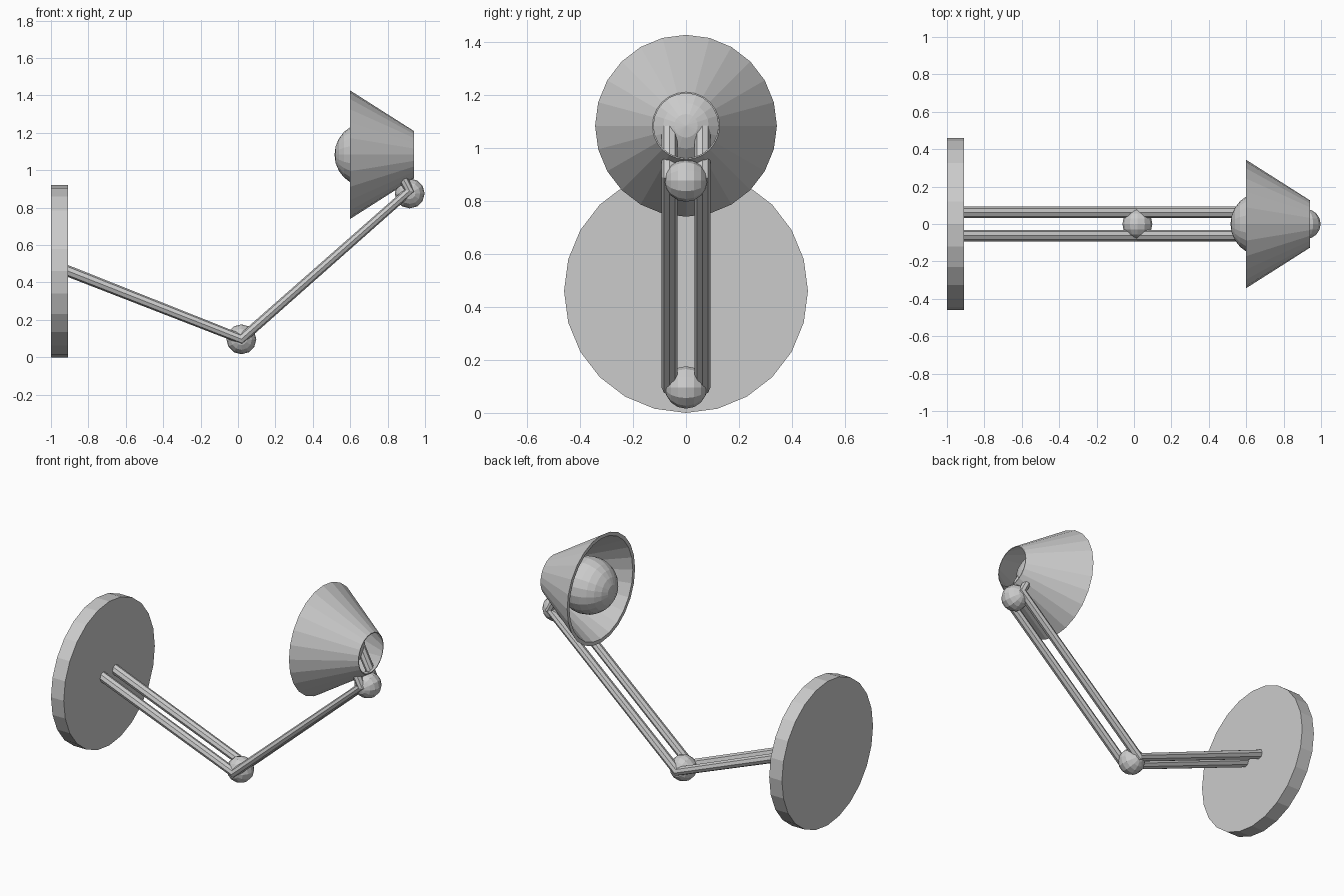
import bpy, bmesh
from math import cos, sin, pi

if "Cube" in bpy.data.objects:
    bpy.data.objects.remove(bpy.data.objects["Cube"])


def lathe_x(name, profile, centre_z, sides=24):
    """Closed (x, radius) profile spun around a horizontal x axis."""
    bm = bmesh.new()
    rings = []
    for i in range(sides):
        a = 2 * pi * i / sides
        rings.append([bm.verts.new((x, r * sin(a), centre_z + r * cos(a)))
                      for x, r in profile])
    n = len(profile)
    for i in range(sides):
        a, b = rings[i], rings[(i + 1) % sides]
        for j in range(n):
            k = (j + 1) % n
            bm.faces.new((a[j], a[k], b[k], b[j]))
    bmesh.ops.recalc_face_normals(bm, faces=bm.faces)
    mesh = bpy.data.meshes.new(name)
    bm.to_mesh(mesh)
    bm.free()
    obj = bpy.data.objects.new(name, mesh)
    bpy.context.collection.objects.link(obj)
    return obj


def sphere(name, location, radius, segments, rings, rotation):
    bpy.ops.mesh.primitive_uv_sphere_add(segments=segments, ring_count=rings, radius=radius,
                                         location=location, rotation=rotation)
    bpy.context.object.name = name


def bent_rod(name, points, radius):
    """Octagonal rod swept along a polyline."""
    curve = bpy.data.curves.new(name, 'CURVE')
    curve.dimensions = '3D'
    curve.bevel_depth = radius
    curve.bevel_resolution = 2
    curve.use_fill_caps = True
    spline = curve.splines.new('POLY')
    spline.points.add(len(points) - 1)
    for p, co in zip(spline.points, points):
        p.co = (*co, 1)
    spline.use_smooth = False
    obj = bpy.data.objects.new(name, curve)
    bpy.context.collection.objects.link(obj)
    bpy.ops.object.select_all(action='DESELECT')
    bpy.context.view_layer.objects.active = obj
    obj.select_set(True)
    bpy.ops.object.convert(target='MESH')


# Wall plate
bpy.ops.mesh.primitive_cylinder_add(vertices=24, radius=0.46, depth=0.09,
                                    location=(-0.955, 0, 0.46), rotation=(0, pi / 2, 0))
bpy.context.object.name = "wall_plate"

# Pair of bent arm rods running from the plate into the bulb
path = [(-0.95, 0.477), (0.018, 0.097), (0.917, 0.89), (0.785, 1.14)]
for label, y in (("front", -0.0625), ("back", 0.0625)):
    bent_rod("arm_rod_" + label, [(x, y, z) for x, z in path], 0.03)

# Ball joints at the two bends
sphere("elbow_joint", (0.018, 0, 0.096), 0.08, 12, 8, (pi / 2, 0, 0))
sphere("shade_joint", (0.918, 0, 0.876), 0.08, 12, 8, (pi / 2, 0, 0))

# Lampshade, open at both ends with a thin wall
lathe_x("lampshade", [(0.60, 0.343), (0.94, 0.127), (0.94, 0.122), (0.60, 0.32)], 1.083)

# Bulb
sphere("bulb", (0.688, 0, 1.083), 0.172, 20, 12, (0, pi / 2, 0))
